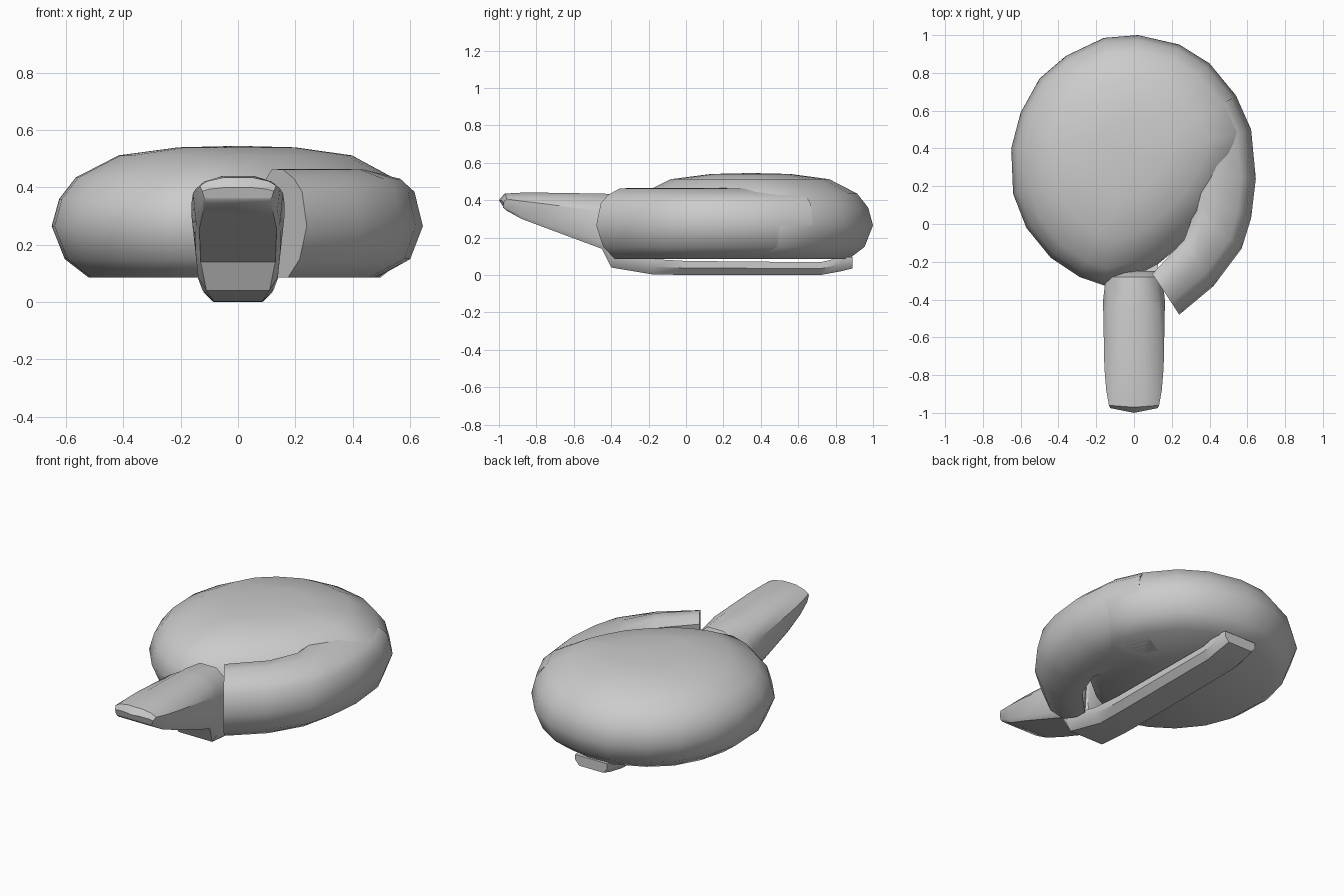
import bpy, bmesh, math
from mathutils import Vector

if "Cube" in bpy.data.objects:
    bpy.data.objects.remove(bpy.data.objects["Cube"])

CENTRE = Vector((0, 0.35, 0))


def skin(name, rings, closed_rings, closed_path, caps, angle):
    """Bridge equal-length rings of points into one smooth-shaded object."""
    bm = bmesh.new()
    rows = [[bm.verts.new(p) for p in r] for r in rings]
    n, m = len(rows), len(rows[0])
    for i in range(n if closed_path else n - 1):
        a, b = rows[i], rows[(i + 1) % n]
        for j in range(m if closed_rings else m - 1):
            k = (j + 1) % m
            bm.faces.new((a[j], a[k], b[k], b[j]))
    if caps:
        bm.faces.new(rows[0])
        bm.faces.new(rows[-1])
    bmesh.ops.remove_doubles(bm, verts=bm.verts, dist=1e-4)
    bmesh.ops.recalc_face_normals(bm, faces=bm.faces)
    me = bpy.data.meshes.new(name)
    bm.to_mesh(me)
    bm.free()
    ob = bpy.data.objects.new(name, me)
    bpy.context.collection.objects.link(ob)
    bpy.ops.object.select_all(action='DESELECT')
    ob.select_set(True)
    bpy.context.view_layer.objects.active = ob
    bpy.ops.object.shade_smooth_by_angle(angle=math.radians(angle))
    return ob


# Inner whorl: domed shell with flat underside, winding in behind the mouth
outline = [(0.62, 0.5), (0.54, 0.68), (0.4, 0.85), (0.24, 0.95), (0.02, 1.0),
           (-0.16, 0.985), (-0.36, 0.89), (-0.5, 0.77), (-0.6, 0.59),
           (-0.65, 0.4), (-0.64, 0.16), (-0.57, -0.02), (-0.44, -0.18),
           (-0.29, -0.28), (-0.16, -0.325), (0.0, -0.28), (0.13, -0.21),
           (0.3, -0.07), (0.43, 0.07), (0.52, 0.22), (0.59, 0.37)]
dome = [(0, 0.085), (0.8, 0.085), (0.93, 0.15), (1, 0.265), (0.96, 0.36),
        (0.87, 0.435), (0.64, 0.512), (0.32, 0.54), (0, 0.545)]
rings = []
for x, y in outline:
    d = Vector((x, y, 0)) - CENTRE
    rings.append([CENTRE + d * f + Vector((0, 0, z)) for f, z in dome])
skin("shell_inner_whorl", rings, False, True, False, 50)

# Outer whorl: tube leading to the shell mouth, (inward offset, height) section
path = [(0.24, -0.48), (0.42, -0.33), (0.57, -0.13), (0.62, 0.03),
        (0.645, 0.24), (0.62, 0.5), (0.54, 0.68)]
tube = [(0.24, 0.085), (0.12, 0.085), (0.045, 0.15), (0, 0.265),
        (0.03, 0.385), (0.08, 0.43), (0.15, 0.462), (0.22, 0.465),
        (0.26, 0.43)]
rings = []
for i, (x, y) in enumerate(path):
    p = Vector((x, y, 0))
    inward = (CENTRE - p).normalized()
    if i == 0:
        inward = Vector((-0.55, 0.83, 0))
    stretch = 1.0 + 0.12 * min(i, 3)
    rings.append([p + inward * (o * (stretch if o > 0.1 else 1))
                  + Vector((0, 0, z)) for o, z in tube])
skin("shell_outer_whorl", rings, True, False, True, 50)


# Body: arched neck and head, (y, bottom, top, half base, half width)
def section(y, bot, top, base, wide, bow=0.0):
    h = top - bot
    half = [(base, 0), (base + (wide - base) * 0.55, 0.12), (wide, 0.68),
            (wide * 0.8, 0.86), (wide * 0.36, 1)]
    pts = [(x, bot + h * f) for x, f in half]
    pts += [(0, top)] + [(-x, z) for x, z in reversed(pts)]
    return [(x, y + bow * abs(x) / wide, z) for x, z in pts]


neck = [(-1.0, 0.36, 0.40, 0.11, 0.125, 0.025),
        (-0.97, 0.345, 0.435, 0.115, 0.133, 0.01),
        (-0.88, 0.30, 0.44, 0.125, 0.147), (-0.76, 0.255, 0.44, 0.135, 0.157),
        (-0.45, 0.14, 0.435, 0.13, 0.163), (-0.4, 0.04, 0.433, 0.11, 0.163),
        (-0.28, 0.02, 0.42, 0.095, 0.15), (-0.25, 0.015, 0.36, 0.09, 0.12)]
skin("neck_and_head", [section(*s) for s in neck], True, False, True, 40)

# Foot: thin sole under the shell with an upturned tail
foot = [(-0.4, 0.04, 0.13, 0.11, 0.14), (-0.18, 0.003, 0.085, 0.085, 0.125),
        (0.0, 0, 0.075, 0.085, 0.12), (0.72, 0, 0.068, 0.085, 0.12),
        (0.83, 0.02, 0.095, 0.085, 0.115), (0.89, 0.035, 0.095, 0.08, 0.105)]
rings = []
for y, bot, top, base, wide in foot:
    mid = bot + (top - bot) * 0.5
    rings.append([(-base, y, bot), (base, y, bot), (wide, y, mid),
                  (wide, y, top), (0, y, top), (-wide, y, top), (-wide, y, mid)])
skin("foot", rings, True, False, True, 40)
